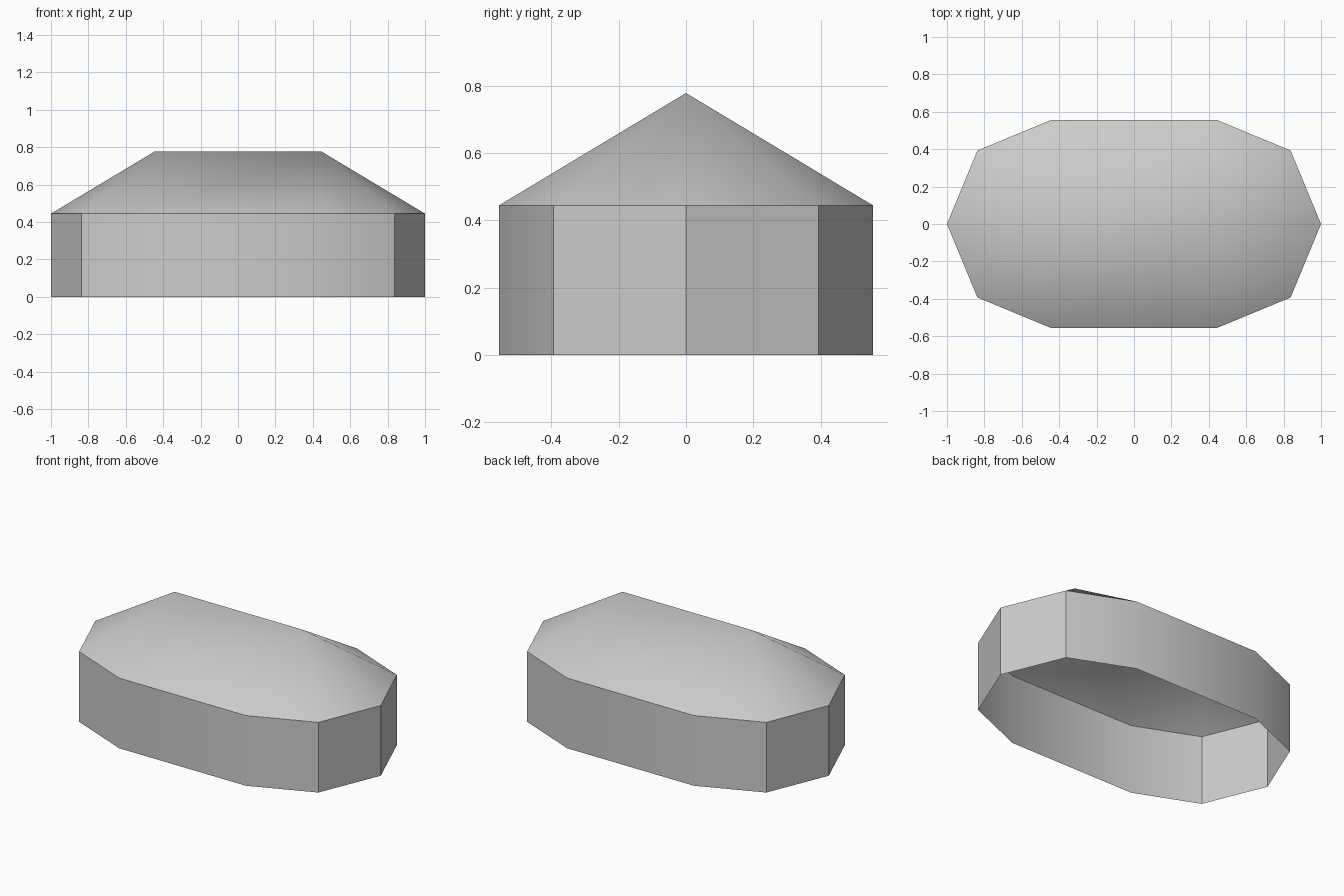
import bpy, bmesh, math

cube = bpy.data.objects.get("Cube")
if cube:
    bpy.data.objects.remove(cube, do_unlink=True)

R, HALF_RIDGE = 0.5556, 0.4444      # end radius, half ridge length
EAVE, RIDGE = 0.4444, 0.7778        # wall top and ridge heights


def material(name, rgb):
    mat = bpy.data.materials.new(name)
    mat.use_nodes = True
    mat.diffuse_color = (*rgb, 1)
    mat.node_tree.nodes["Principled BSDF"].inputs["Base Color"].default_value = (*rgb, 1)
    return mat


def finish(name, bm, mat):
    mesh = bpy.data.meshes.new(name)
    bm.to_mesh(mesh)
    bm.free()
    mesh.materials.append(mat)
    obj = bpy.data.objects.new(name, mesh)
    bpy.context.collection.objects.link(obj)
    bpy.ops.object.select_all(action="DESELECT")
    obj.select_set(True)
    bpy.context.view_layer.objects.active = obj
    bpy.ops.object.shade_smooth_by_angle(angle=math.radians(30))
    return obj


# Plan outline: a half octagon around each end of the ridge
outline = []
for side, start in ((1, -90), (-1, 90)):
    for step in range(5):
        a = math.radians(start + 45 * step)
        outline.append((side * HALF_RIDGE + R * math.cos(a), R * math.sin(a), side))

grey = material("plain grey", (0.6, 0.6, 0.6))
count = len(outline)

# Walls, open underneath
bm = bmesh.new()
low = [bm.verts.new((x, y, 0)) for x, y, s in outline]
high = [bm.verts.new((x, y, EAVE)) for x, y, s in outline]
for i in range(count):
    j = (i + 1) % count
    bm.faces.new((low[i], low[j], high[j], high[i]))
finish("walls", bm, grey)

# Hipped roof: triangle fans at the ends, one slope on each long side
bm = bmesh.new()
eave = [bm.verts.new((x, y, EAVE)) for x, y, s in outline]
peak = {s: bm.verts.new((s * HALF_RIDGE, 0, RIDGE)) for s in (1, -1)}
for i in range(count):
    j = (i + 1) % count
    a, b = peak[outline[i][2]], peak[outline[j][2]]
    bm.faces.new((eave[i], eave[j], a) if a is b else (eave[i], eave[j], b, a))
finish("roof", bm, grey)
